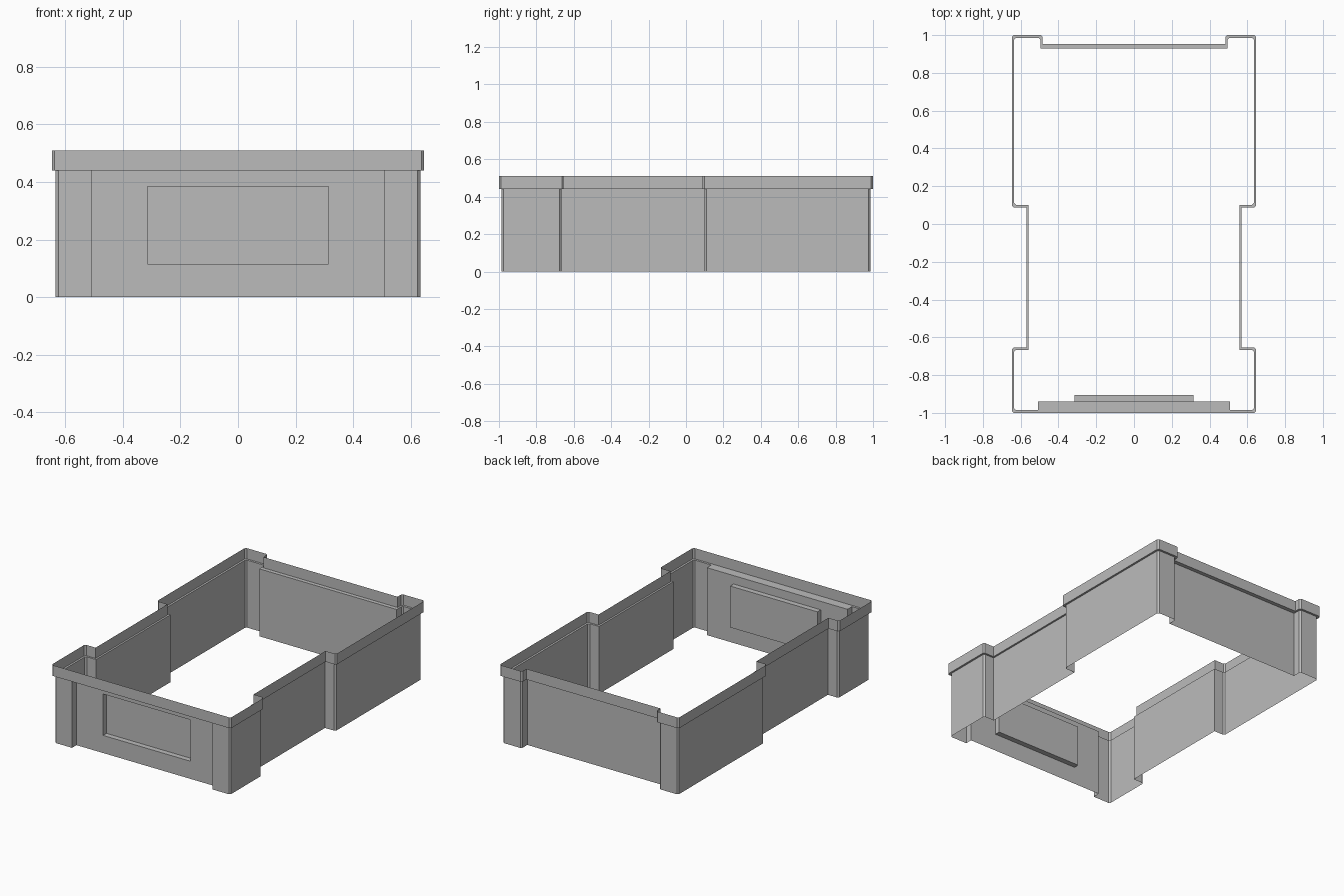
import bpy, bmesh
from mathutils import Vector

cube = bpy.data.objects.get("Cube")
if cube:
    bpy.data.objects.remove(cube)

gray = bpy.data.materials.new("plain_gray")
gray.use_nodes = True
COLOUR = (0.5, 0.5, 0.5, 1)
gray.diffuse_color = COLOUR
gray.node_tree.nodes["Principled BSDF"].inputs["Base Color"].default_value = COLOUR

LEDGE, TOP = 0.44, 0.51

# Left half outlines, from the front centre round to the back centre
wall_half = [(0.508, -0.94), (0.508, -0.986), (0.634, -0.986), (0.634, -0.666),
             (0.558, -0.666), (0.558, 0.1), (0.634, 0.1), (0.634, 0.986),
             (0.496, 0.986), (0.496, 0.928)]
rim_half = [(0.508, -1), (0.52, -1), (0.647, -1), (0.647, -0.654),
            (0.57, -0.654), (0.57, 0.088), (0.647, 0.088), (0.647, 1),
            (0.484, 1), (0.484, 0.954)]
CORNERS = (2, 3, 6, 7, 8)


def outline(half, cut=0.01):
    """Chamfer the outer corners and mirror the half into a closed loop."""
    pts = [Vector(p) for p in half]
    out = []
    for i, p in enumerate(pts):
        if i in CORNERS:
            for q in (pts[i - 1], pts[i + 1]):
                out.append(p + (q - p).normalized() * cut)
        else:
            out.append(p)
    return out + [Vector((-p.x, p.y)) for p in reversed(out)]


def bridge(bm, a, b):
    """Join two closed rings of vertices with quads."""
    for i in range(len(a)):
        j = (i + 1) % len(a)
        bm.faces.new((a[i], a[j], b[j], b[i]))


def make_object(name, bm):
    mesh = bpy.data.meshes.new(name)
    bm.to_mesh(mesh)
    bm.free()
    mesh.materials.append(gray)
    obj = bpy.data.objects.new(name, mesh)
    bpy.context.collection.objects.link(obj)
    return obj


def ring(bm, pts, z):
    return [bm.verts.new((p.x, p.y, z)) for p in pts]


wall, rim = outline(wall_half), outline(rim_half)

# Thin walls, with a recessed panel in the front
bm = bmesh.new()
low, high = ring(bm, wall, 0), ring(bm, wall, LEDGE)
bridge(bm, low, high)
front = [low[-1], low[0], high[0], high[-1]]
bm.faces.remove(next(f for f in bm.faces if set(f.verts) == set(front)))


def panel_ring(y):
    return [bm.verts.new((x, y, z)) for x, z in
            ((-0.315, 0.115), (0.315, 0.115), (0.315, 0.385), (-0.315, 0.385))]


edge, back = panel_ring(-0.94), panel_ring(-0.905)
bridge(bm, front, edge)
bridge(bm, edge, back)
bm.faces.new(back)
make_object("walls", bm)

# Overhanging rim with the ledge beneath it
bm = bmesh.new()
inner, base, top = ring(bm, wall, LEDGE), ring(bm, rim, LEDGE), ring(bm, rim, TOP)
bridge(bm, inner, base)
bridge(bm, base, top)
make_object("rim", bm)
